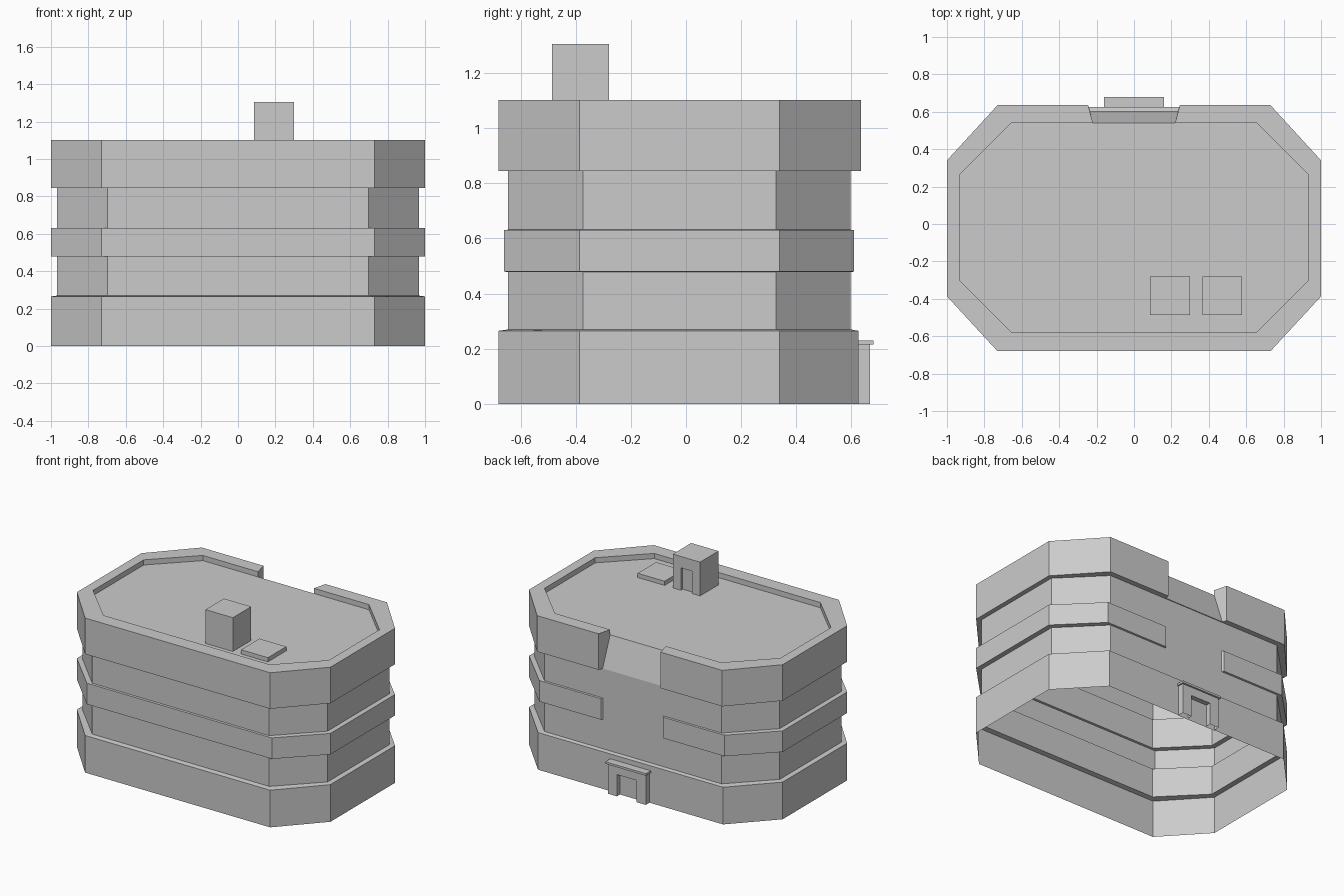
import bpy, bmesh

if "Cube" in bpy.data.objects:
    bpy.data.objects.remove(bpy.data.objects["Cube"])


def finish(name, bm):
    bmesh.ops.remove_doubles(bm, verts=bm.verts, dist=0.0005)
    bmesh.ops.recalc_face_normals(bm, faces=bm.faces)
    mesh = bpy.data.meshes.new(name)
    bm.to_mesh(mesh)
    bm.free()
    obj = bpy.data.objects.new(name, mesh)
    bpy.context.collection.objects.link(obj)
    return obj


def ring(z, x, cx, yf, ysf, ysb, yb, yw, gap=(0.245, 0.235), zw=None):
    """Chamfered footprint with a slot (depth yw, height zw) in the back."""
    g, gi = gap
    zw = z if zw is None else zw
    half = [(cx, yf, z), (x, ysf, z), (x, ysb, z), (cx, yb, z), (g, yb, z), (gi, yw, zw)]
    return half + [(-a, b, c) for a, b, c in reversed(half)]


def box(name, x0, x1, y0, y1, z0, z1):
    bm = bmesh.new()
    bmesh.ops.create_cube(bm, size=1)
    for v in bm.verts:
        v.co = (x1 if v.co.x > 0 else x0, y1 if v.co.y > 0 else y0, z1 if v.co.z > 0 else z0)
    return finish(name, bm)


def doorway_block(name, x0, x1, y0, y1, z0, z1, d0, d1, dz, depth):
    """Block whose +y face has a recessed doorway."""
    bm = bmesh.new()
    u = [(x0, z0), (x0, z1), (x1, z1), (x1, z0), (d1, z0), (d1, dz), (d0, dz), (d0, z0)]
    front = [bm.verts.new((x, y1, z)) for x, z in u]
    back = [bm.verts.new((x, y0 if i < 4 else y1 - depth, z)) for i, (x, z) in enumerate(u)]
    bm.faces.new(front)
    bm.faces.new(back[:4])
    bm.faces.new(back[4:])
    for i in (0, 1, 2, 4, 5, 6):
        bm.faces.new((front[i], front[i + 1], back[i + 1], back[i]))
    return finish(name, bm)


# building shell: stacked rings, open underneath
wide = (1.0, 0.73)
slim = (0.967, 0.698, -0.645, -0.373, 0.326, 0.597, 0.597)
base = (*wide, -0.68, -0.387, 0.34, 0.625, 0.625)
mid = (*wide, -0.66, -0.387, 0.34, 0.61, 0.597)
crown = (*wide, -0.68, -0.387, 0.34, 0.635)
inner = (0.93, 0.655, -0.578, -0.305, 0.265, 0.54, 0.54)
slot = (0.245, 0.22)
lip = (0.22, 0.22)
rings = [
    ring(0, *base), ring(0.265, *base),
    ring(0.27, *slim), ring(0.478, *slim),
    ring(0.48, *mid), ring(0.63, *mid),
    ring(0.632, *slim), ring(0.845, *slim),
    ring(0.845, *crown, 0.603),
    ring(1.102, *crown, 0.54, slot, 1.065),
    ring(1.102, *inner, lip, 1.065),
    ring(1.065, *inner, lip),
]
bm = bmesh.new()
loops = [[bm.verts.new(p) for p in r] for r in rings]
n = len(loops[0])
for a, b in zip(loops, loops[1:]):
    for i in range(n):
        j = (i + 1) % n
        bm.faces.new((a[i], a[j], b[j], b[i]))
bm.faces.new(loops[-1])
bmesh.ops.dissolve_degenerate(bm, dist=0.0005, edges=bm.edges)
finish("building_shell", bm)

# rooftop stair house and hatch
doorway_block("stair_house", 0.085, 0.30, -0.487, -0.28, 1.065, 1.306, 0.149, 0.236, 1.225, 0.02)
box("roof_hatch", 0.365, 0.577, -0.487, -0.28, 1.065, 1.095)

# rear entrance with canopy
doorway_block("entrance_portal", -0.15, 0.15, 0.62, 0.667, 0, 0.215, -0.078, 0.078, 0.155, 0.035)
box("entrance_canopy", -0.16, 0.16, 0.62, 0.68, 0.215, 0.23)
